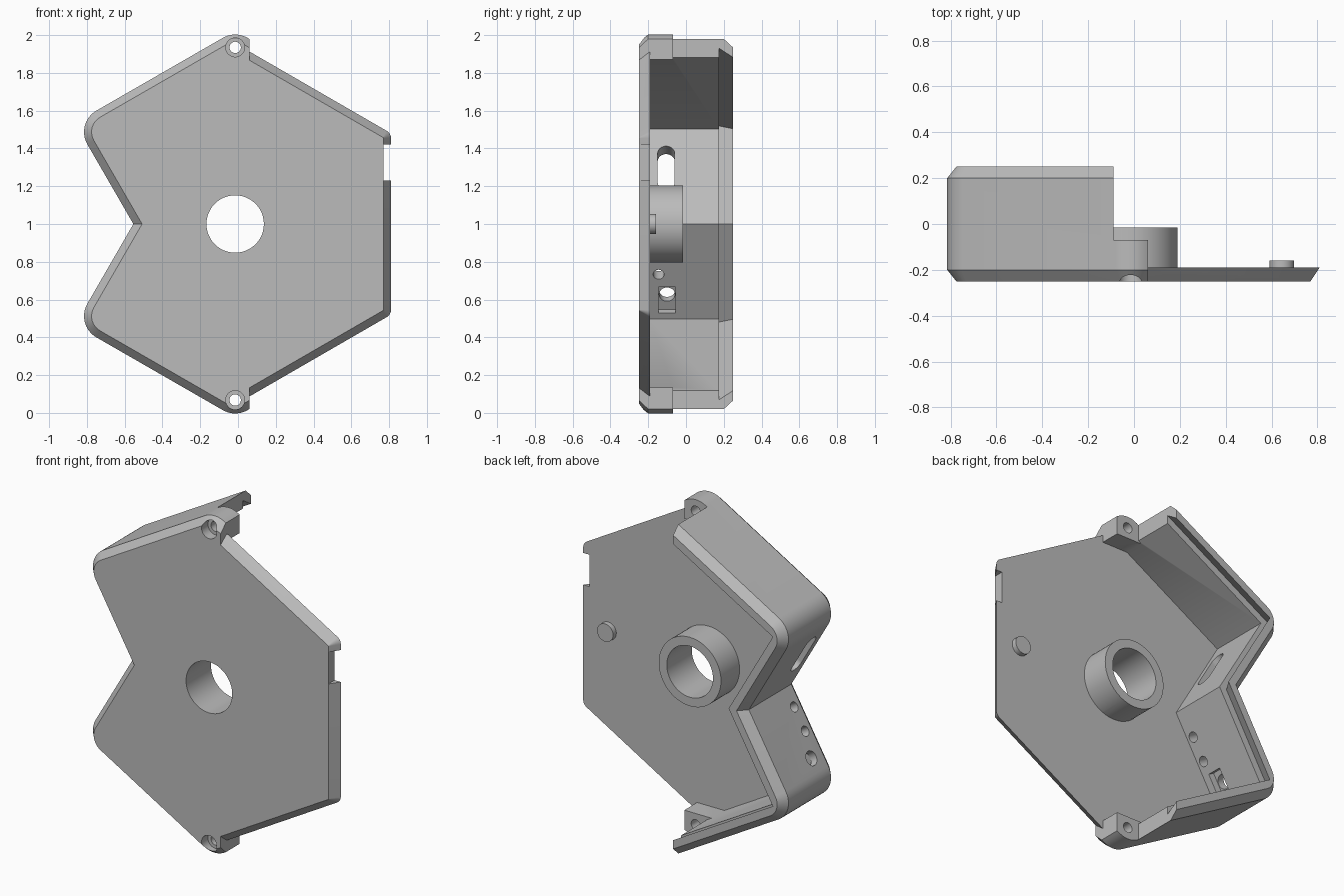
import bpy, bmesh
from math import atan2, pi, radians
from mathutils import Matrix, Vector

old = bpy.data.objects.get("Cube")
if old:
    bpy.data.objects.remove(old, do_unlink=True)

grey = bpy.data.materials.new("plain grey")
grey.use_nodes = True
grey.diffuse_color = (0.5, 0.5, 0.5, 1)
grey.node_tree.nodes["Principled BSDF"].inputs["Base Color"].default_value = (0.5, 0.5, 0.5, 1)


def make(name, bm):
    bmesh.ops.recalc_face_normals(bm, faces=bm.faces)
    mesh = bpy.data.meshes.new(name)
    bm.to_mesh(mesh)
    bm.free()
    mesh.materials.append(grey)
    obj = bpy.data.objects.new(name, mesh)
    bpy.context.collection.objects.link(obj)
    return obj


def ring(points, inset, radius, steps=10):
    """Inset an anticlockwise x-z outline and round its convex corners."""
    out = []
    for i, p in enumerate(points):
        p = Vector(p)
        a = (p - Vector(points[i - 1])).normalized()
        b = (Vector(points[(i + 1) % len(points)]) - p).normalized()
        na, nb = Vector((-a.y, a.x)), Vector((-b.y, b.x))
        mitre = (na + nb) / (1 + na.dot(nb))
        turn = atan2(a.x * b.y - a.y * b.x, a.dot(b))
        if radius and turn > 0:
            centre = p + mitre * radius
            for k in range(steps + 1):
                n = Matrix.Rotation(turn * k / steps, 2) @ na
                out.append(centre - n * (radius - inset))
        else:
            out.append(p + mitre * inset)
    return out


def loft(name, points, levels, radius=0):
    """Skin rings of an outline at (y, inset) levels."""
    bm = bmesh.new()
    rows = [[bm.verts.new((q.x, y, q.y)) for q in ring(points, d, radius)] for y, d in levels]
    for lo, hi in zip(rows, rows[1:]):
        for i in range(len(lo)):
            bm.faces.new((lo[i - 1], lo[i], hi[i], hi[i - 1]))
    bm.faces.new(rows[0])
    bm.faces.new(rows[-1])
    return make(name, bm)


def box(name, x, y, z):
    return loft(name, [(x[0], z[0]), (x[1], z[0]), (x[1], z[1]), (x[0], z[1])], [(y[0], 0), (y[1], 0)])


def cylinder(name, x, z, r, y0, y1):
    bm = bmesh.new()
    m = Matrix.Translation((x, (y0 + y1) / 2, z)) @ Matrix.Rotation(pi / 2, 4, 'X')
    bmesh.ops.create_cone(bm, cap_ends=True, segments=48, radius1=r, radius2=r, depth=y1 - y0, matrix=m)
    return make(name, bm)


def combine(target, tool, operation):
    mod = target.modifiers.new(operation, 'BOOLEAN')
    mod.operation, mod.solver, mod.object = operation, 'EXACT', tool
    bpy.context.view_layer.objects.active = target
    bpy.ops.object.modifier_apply(modifier=mod.name)
    bpy.data.objects.remove(tool, do_unlink=True)


def wall_cut(target, side, z, y, length, width, radius, y0, y1):
    """Cut a slot through a notch wall; z is read on its inner surface."""
    h, w = length / 2, width / 2
    along, out = Vector((-0.5, 0, 0.866 * side)), Vector((-0.866, 0, -0.5 * side))
    turn = Matrix((along, out, Vector((0, 1, 0)))).transposed().to_4x4()
    spot = Matrix.Translation((-0.461 - 0.577 * abs(z - 1), y, z))
    tool = loft("wall_cutter", [(-h, -w), (h, -w), (h, w), (-h, w)], [(y0, 0), (y1, 0)], radius)
    tool.data.transform(spot @ turn)
    if turn.determinant() < 0:
        tool.data.flip_normals()
    combine(target, tool, 'DIFFERENCE')


# Half shell with an inward notch on its side, chamfered front and back
half = [(-0.015, 2.023), (-0.863, 1.535), (-0.554, 1.0), (-0.863, 0.465), (-0.015, -0.023)]
outline = half + [(0.5, 0.274), (0.5, 1.726)]
case = loft("case", outline, [(-0.25, 0.04), (-0.2, 0), (0.2, 0), (0.25, 0.04)], 0.13)

# Cavity with a dovetail groove along the back rim, leaving two screw bosses
cavity = loft("cavity_cutter", outline,
              [(-0.19, 0.085), (0.175, 0.085), (0.175, 0.043), (0.25, 0.085), (0.3, 0.085)])
for z in ((1.87, 2.1), (-0.1, 0.135)):
    combine(cavity, box("boss_block", (-0.2, 0.2), (-0.3, -0.07), z), 'DIFFERENCE')
combine(case, cavity, 'DIFFERENCE')
combine(case, box("wall_end_cutter", (-0.09, 1), (-0.07, 0.5), (-1, 3)), 'DIFFERENCE')
combine(case, box("front_end_cutter", (0.06, 1), (-0.5, 0.5), (-1, 3)), 'DIFFERENCE')

# Flat tongue plate with an undercut edge
plate = [(0, 0.052), (0.81, 0.52), (0.81, 1.48), (0, 1.948)]
combine(case, loft("tongue_plate", plate, [(-0.25, 0.04), (-0.19, 0)], 0.045), 'UNION')
combine(case, box("edge_notch_cutter", (0.77, 1), (-0.5, 0), (1.23, 1.42)), 'DIFFERENCE')

# Centre collar, locating pin and bore
combine(case, cylinder("collar", -0.015, 1, 0.205, -0.22, -0.015), 'UNION')
combine(case, cylinder("pin", 0.645, 1, 0.053, -0.22, -0.16), 'UNION')
combine(case, cylinder("bore_cutter", -0.015, 1, 0.152, -0.5, 0.5), 'DIFFERENCE')

# Counterbored screw holes
for z in (1.935, 0.068):
    combine(case, cylinder("screw_cutter", -0.015, z, 0.03, -0.5, 0.5), 'DIFFERENCE')
    combine(case, cylinder("counterbore_cutter", -0.015, z, 0.05, -0.5, -0.19), 'DIFFERENCE')

# Openings in the two notch walls
wall_cut(case, 1, 1.295, -0.105, 0.266, 0.09, 0.0449, -0.05, 0.15)
for z in (0.735, 0.86):
    wall_cut(case, -1, z, -0.145, 0.058, 0.058, 0.0289, -0.05, 0.15)
wall_cut(case, -1, 0.61, -0.1, 0.084, 0.084, 0.0419, -0.05, 0.15)
wall_cut(case, -1, 0.6, -0.1, 0.16, 0.09, 0, -0.03, 0.035)

case.select_set(True)
bpy.context.view_layer.objects.active = case
bpy.ops.object.shade_smooth_by_angle(angle=radians(30))
